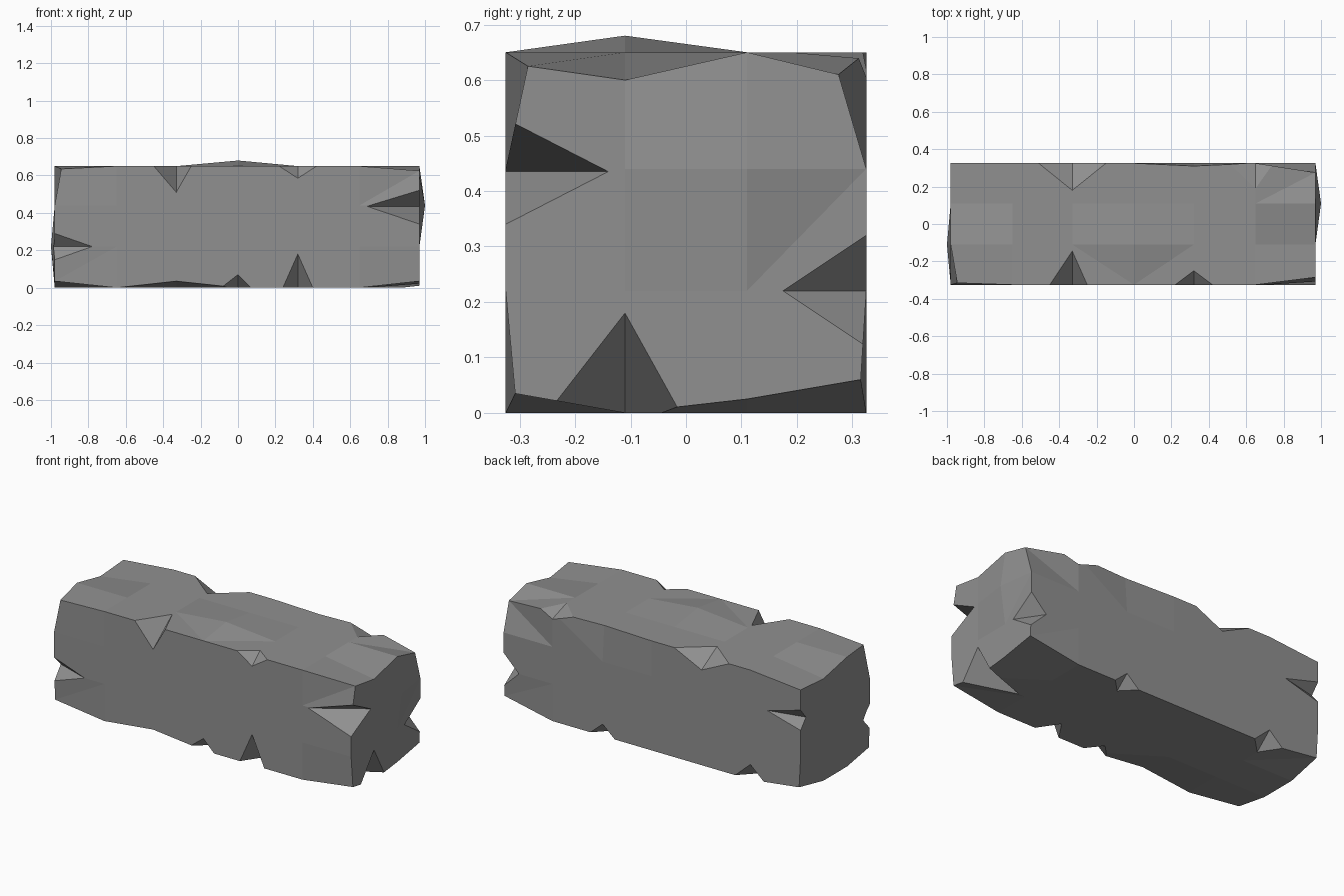
import bpy, bmesh
from mathutils import Vector

if "Cube" in bpy.data.objects:
    bpy.data.objects.remove(bpy.data.objects["Cube"])

X0, X1, W, H = -0.98, 0.97, 0.325, 0.65

# Stone block: gridded box
bm = bmesh.new()
bmesh.ops.create_cube(bm, size=1)
for v in bm.verts:
    v.co = (X1 if v.co.x > 0 else X0, W if v.co.y > 0 else -W, H if v.co.z > 0 else 0)
cuts = ([-0.65, -0.33, 0, 0.32, 0.65], [-0.11, 0.11], [0.22, 0.44])
for axis, places in enumerate(cuts):
    n = Vector((0, 0, 0))
    n[axis] = 1
    for p in places:
        bmesh.ops.bisect_plane(bm, geom=bm.verts[:] + bm.edges[:] + bm.faces[:],
                               plane_co=n * p, plane_no=n)

# Worn corners, dented edges and gentle bulges: (from, to)
moves = [
    ((X0, -W, H), (-.945, -.315, .635)), ((X1, -W, H), (.97, -.285, .625)),
    ((X0, W, H), (-.98, .325, .62)), ((X1, W, H), (.97, .275, .61)),
    ((X0, -W, 0), (-.98, -.315, .035)), ((X1, -W, 0), (.97, -.308, .035)),
    ((X0, W, 0), (-.97, .325, .04)), ((X1, W, 0), (.97, .315, .06)),
    ((X1, -.11, H), (.97, -.11, .60)), ((X0, .11, H), (-.98, .11, .605)),
    ((X1, .11, 0), (.97, .11, .025)), ((-.33, -W, 0), (-.33, -.325, .035)),
    ((.32, W, H), (.32, .31, .65)), ((0, -.11, H), (0, -.11, .68)),
    ((X1, .11, .44), (1.0, .11, .44)), ((X0, -.11, .22), (-1.0, -.11, .22)),
]
for a, b in moves:
    a = Vector(a)
    min(bm.verts, key=lambda v: (v.co - a).length).co = b
bmesh.ops.triangulate(bm, faces=bm.faces[:])
bmesh.ops.recalc_face_normals(bm, faces=bm.faces[:])

# Dark grey stone
mat = bpy.data.materials.new("dark_stone")
mat.diffuse_color = (.28, .28, .28, 1)
mat.use_nodes = True
mat.node_tree.nodes["Principled BSDF"].inputs["Base Color"].default_value = mat.diffuse_color


def add_object(name, mesh_bm):
    me = bpy.data.meshes.new(name)
    mesh_bm.to_mesh(me)
    mesh_bm.free()
    me.materials.append(mat)
    ob = bpy.data.objects.new(name, me)
    bpy.context.collection.objects.link(ob)
    return ob


stone = add_object("stone_block", bm)

# Chips: edge point, axis of the edge, lower/upper reach along it,
# then the depth across each of the two neighbouring faces (in axis order)
chips = [
    ((-.33, -W, H), 0, .12, .08, .18, .14),
    ((.32, -W, H), 0, .10, .10, .075, .065),
    ((-.33, W, H), 0, .18, .18, .145, .085),
    ((.65, W, H), 0, .14, .13, .135, .045),
    ((0, -W, 0), 0, .09, .07, .09, .07),
    ((.32, -W, 0), 0, .08, .08, .12, .18),
    ((-.65, W, 0), 0, .10, .10, .10, .09),
    ((.32, W, 0), 0, .08, .08, .08, .07),
    ((X1, -.11, 0), 1, .14, .10, .28, .18),
    ((X1, -W, .435), 2, .095, .095, .28, .185),
    ((X1, W, .22), 2, .10, .10, .10, .15),
    ((X0, -W, .22), 2, .075, .07, .20, .07),
    ((X0, W, .44), 2, .06, .06, .22, .05),
]
cb = bmesh.new()
for pos, ax, lo, hi, d1, d2 in chips:
    pos = Vector(pos)
    u, w = [i for i in range(3) if i != ax]
    mid = Vector((0, 0, H / 2))
    pts = [pos.copy() for _ in range(4)]
    pts[0][ax] -= lo
    pts[1][ax] += hi
    pts[2][u] += d1 if pos[u] < mid[u] else -d1
    pts[3][w] += d2 if pos[w] < mid[w] else -d2
    m = (pts[2] + pts[3]) / 2
    vs = [cb.verts.new(m + (p - m) * 1.5) for p in pts]
    for tri in ((0, 1, 2), (0, 1, 3), (0, 2, 3), (1, 2, 3)):
        cb.faces.new([vs[i] for i in tri])
bmesh.ops.recalc_face_normals(cb, faces=cb.faces[:])
cutter = add_object("chip_cutter", cb)
cutter.hide_render = True

mod = stone.modifiers.new("chips", 'BOOLEAN')
mod.operation = 'DIFFERENCE'
mod.solver = 'EXACT'
mod.use_self = True
mod.object = cutter
bpy.context.view_layer.objects.active = stone
stone.select_set(True)
bpy.ops.object.modifier_apply(modifier=mod.name)
bpy.data.objects.remove(cutter)

# Merge triangle pairs back into flat quads
bm = bmesh.new()
bm.from_mesh(stone.data)
bmesh.ops.join_triangles(bm, faces=[f for f in bm.faces if len(f.verts) == 3],
                         angle_face_threshold=.35, angle_shape_threshold=.9)
bm.to_mesh(stone.data)
bm.free()
